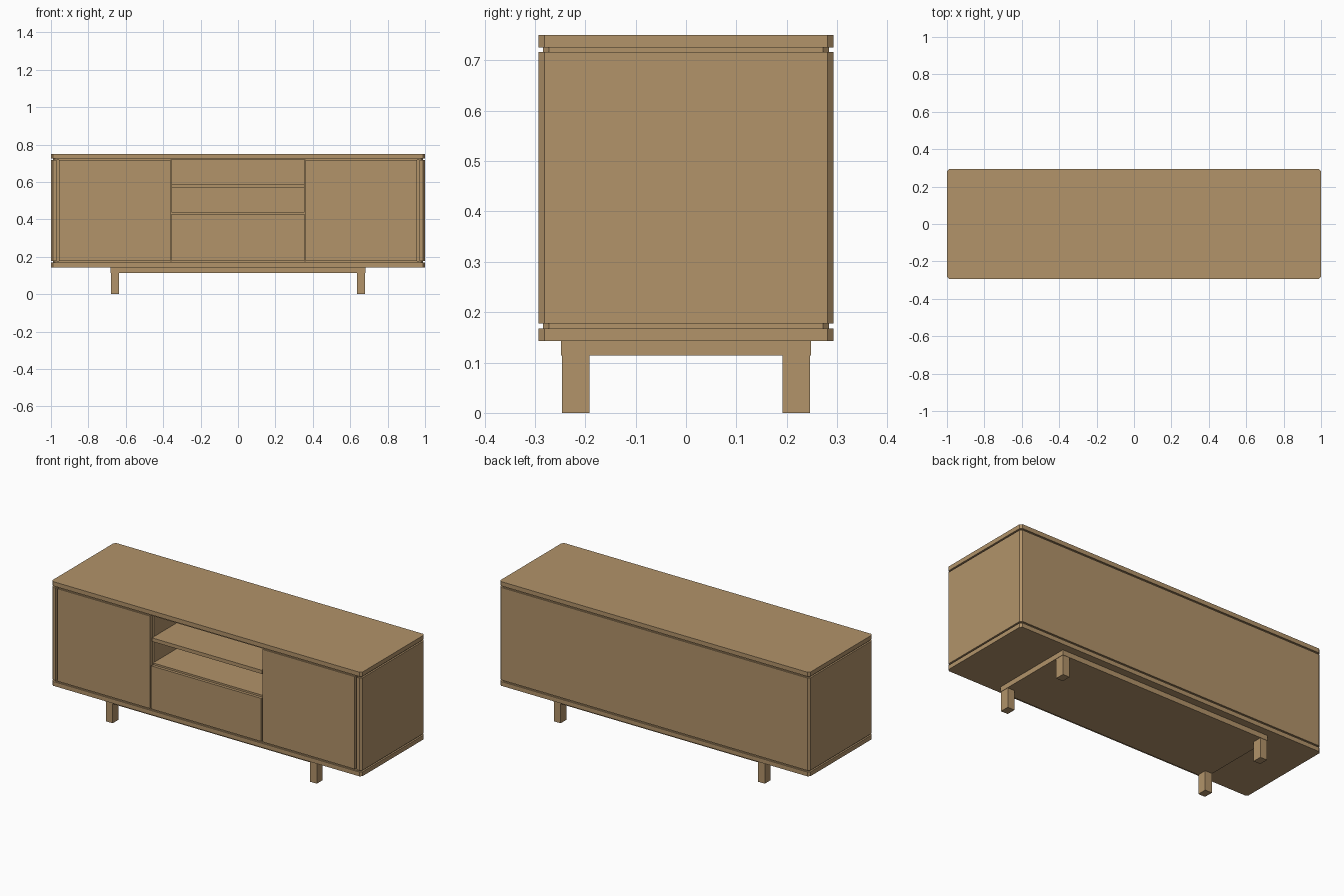
import bpy
import bmesh

cube = bpy.data.objects.get("Cube")
if cube:
    bpy.data.objects.remove(cube, do_unlink=True)

wood = bpy.data.materials.new("light_oak")
wood.use_nodes = True
colour = (0.445, 0.292, 0.144, 1)
wood.diffuse_color = colour
wood.node_tree.nodes["Principled BSDF"].inputs["Base Color"].default_value = colour

W, D, C = 1.0, 0.293, 0.012          # half width, half depth, corner chamfer
BODY_Z = (0.177, 0.716)


def prism(name, outline, z):
    """Extrude a flat counter-clockwise outline between two heights."""
    bm = bmesh.new()
    base = bm.faces.new([bm.verts.new((x, y, z[0])) for x, y in outline])
    top = bmesh.ops.extrude_face_region(bm, geom=[base])["geom"]
    verts = [v for v in top if isinstance(v, bmesh.types.BMVert)]
    bmesh.ops.translate(bm, vec=(0, 0, z[1] - z[0]), verts=verts)
    bmesh.ops.recalc_face_normals(bm, faces=bm.faces)
    mesh = bpy.data.meshes.new(name)
    bm.to_mesh(mesh)
    bm.free()
    mesh.materials.append(wood)
    obj = bpy.data.objects.new(name, mesh)
    bpy.context.collection.objects.link(obj)
    return obj


def box(name, x, y, z):
    return prism(name, [(x[0], y[0]), (x[1], y[0]), (x[1], y[1]), (x[0], y[1])], z)


def slab(name, w, d, z):
    """Board with four chamfered corners."""
    half = [(w - C, -d), (w, -d + C), (w, d - C), (w - C, d)]
    return prism(name, half + [(-x, y) for x, y in reversed(half)], z)


# Top and bottom boards with recessed shadow gaps
slab("top_board", W, D, (0.725, 0.75))
slab("top_shadow_gap", W - 0.01, D - 0.009, (BODY_Z[1], 0.725))
slab("bottom_shadow_gap", W - 0.01, D - 0.009, (0.168, BODY_Z[0]))
slab("bottom_board", W, D, (0.143, 0.168))

# Sides and back in one wrap-around shell, open at the front
INNER, BACK = 0.97, 0.27
right_half = [(INNER, BACK), (INNER, -D), (W - C, -D), (W, -D + C),
              (W, D - C), (W - C, D)]
prism("case_shell", right_half + [(-x, y) for x, y in reversed(right_half)], BODY_Z)

# Doors, recessed stiles and dividers on both sides
for side, s in (("left", 1), ("right", -1)):
    def span(a, b):
        return sorted((s * a, s * b))
    box(side + "_door", span(0.362, 0.957), (-D, -0.268), BODY_Z)
    box(side + "_stile", span(0.94, INNER), (-0.267, -0.25), BODY_Z)
    box(side + "_divider", span(0.355, 0.375), (-0.267, BACK), BODY_Z)

# Open shelves above a drawer
box("upper_shelf", (-0.355, 0.355), (-0.285, BACK), (0.567, 0.588))
box("lower_shelf", (-0.355, 0.355), (-0.275, BACK), (0.41, 0.438))
box("drawer_front", (-0.355, 0.355), (-D, -0.276), (BODY_Z[0], 0.428))

# Base plate and four legs
box("base_plate", (-0.682, 0.682), (-0.248, 0.248), (0.114, 0.143))
for side, s in (("left", 1), ("right", -1)):
    for end, e in (("front", -1), ("back", 1)):
        box(f"{end}_{side}_leg", sorted((s * 0.636, s * 0.68)),
            sorted((e * 0.192, e * 0.246)), (0, 0.114))
